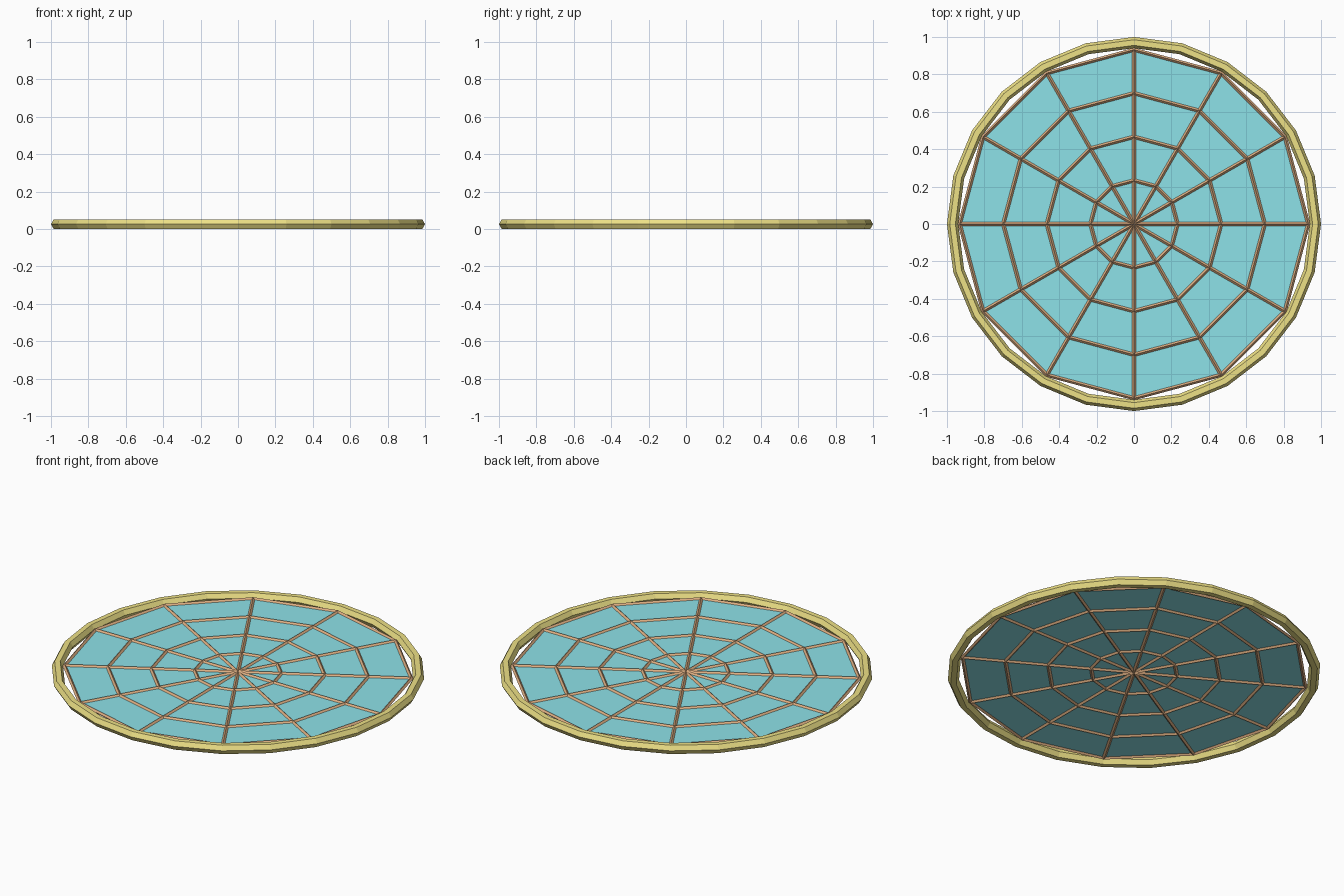
import bpy, bmesh, math

if "Cube" in bpy.data.objects:
    bpy.data.objects.remove(bpy.data.objects["Cube"])

SIDES, BANDS = 12, 4
PANE_R, MID_Z = 0.932, 0.03 * math.sin(math.pi / 3)


def material(name, color):
    m = bpy.data.materials.new(name)
    m.diffuse_color = color
    m.use_nodes = True
    m.node_tree.nodes["Principled BSDF"].inputs["Base Color"].default_value = m.diffuse_color
    return m


def finish(name, bm, mat):
    bmesh.ops.recalc_face_normals(bm, faces=bm.faces)
    me = bpy.data.meshes.new(name)
    bm.to_mesh(me)
    bm.free()
    me.materials.append(mat)
    ob = bpy.data.objects.new(name, me)
    bpy.context.collection.objects.link(ob)
    ob.location.z = MID_Z
    return ob


def ring_verts(bm, r, n, z=0.0):
    return [bm.verts.new((r * math.cos(2 * math.pi * i / n),
                          r * math.sin(2 * math.pi * i / n), z)) for i in range(n)]


def bridge(bm, a, b):
    n = len(a)
    for i in range(n):
        j = (i + 1) % n
        bm.faces.new((a[i], b[i], b[j], a[j]))


# Outer frame: 24-sided ring with a hexagonal section
bm = bmesh.new()
loops = []
for k in range(6):
    t = k * math.pi / 3
    loops.append(ring_verts(bm, 0.97 + 0.03 * math.cos(t), 24, 0.03 * math.sin(t)))
for k in range(6):
    bridge(bm, loops[k], loops[(k + 1) % 6])
finish("outer_frame", bm, material("frame_yellow", (0.85, 0.75, 0.24, 1)))

# Glass pane: flat twelve-sided sheet
bm = bmesh.new()
bm.faces.new(ring_verts(bm, PANE_R, SIDES))
finish("glass_pane", bm, material("glass_cyan", (0.27, 0.76, 0.81, 1)))

# Lattice: web of spokes and rings turned into diamond-section bars
bm = bmesh.new()
hub = bm.verts.new((0, 0, 0))
rings = [ring_verts(bm, PANE_R * (k + 1) / BANDS, SIDES) for k in range(BANDS)]
for i in range(SIDES):
    bm.faces.new((hub, rings[0][i], rings[0][(i + 1) % SIDES]))
for inner, outer in zip(rings, rings[1:]):
    bridge(bm, inner, outer)
lattice = finish("lattice_bars", bm, material("bar_copper", (0.72, 0.42, 0.22, 1)))
wire = lattice.modifiers.new("bars", 'WIREFRAME')
wire.thickness = 0.02
wire.use_boundary = True
wire.use_even_offset = True
